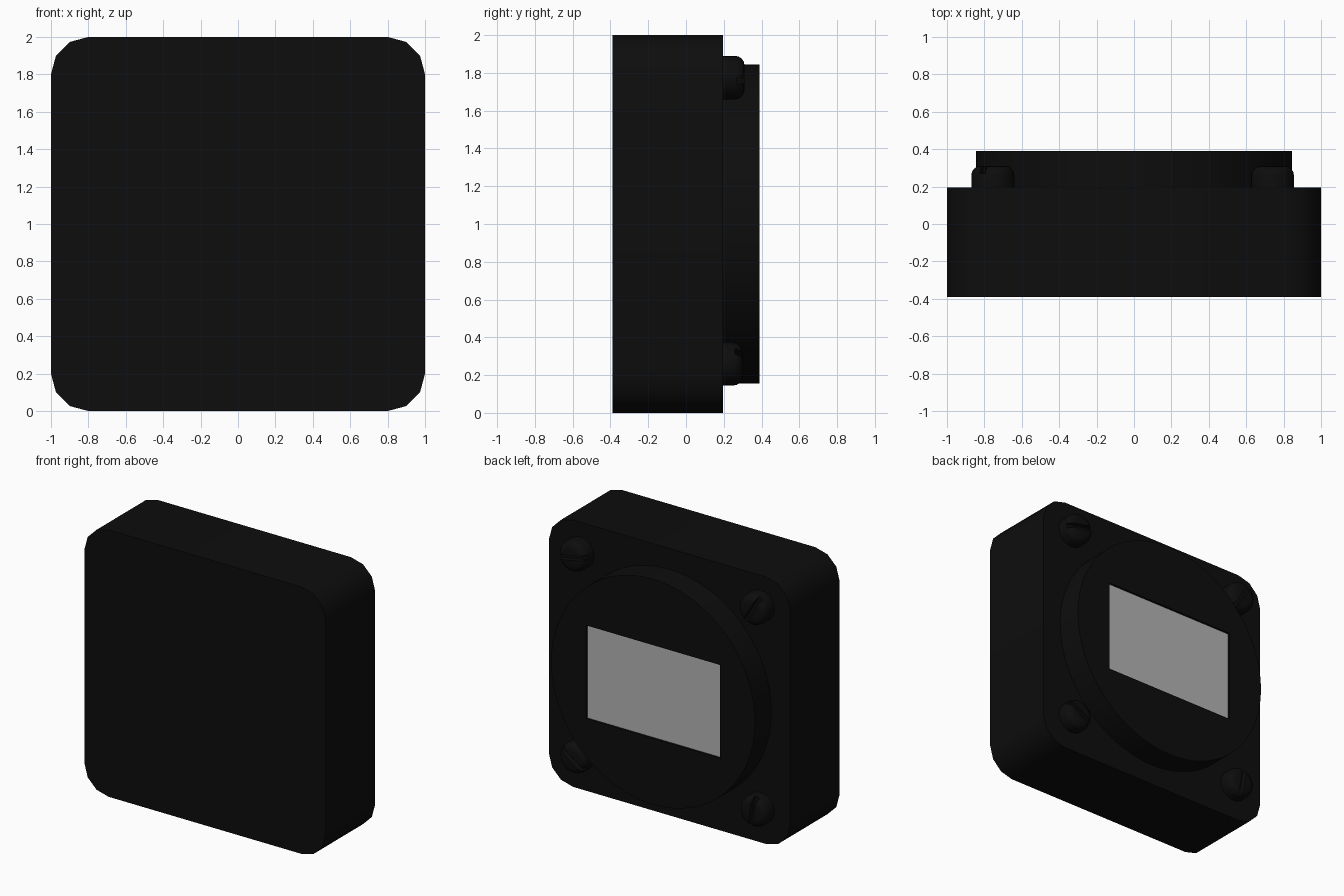
import bpy, bmesh
from math import radians
from mathutils import Matrix, Vector

if "Cube" in bpy.data.objects:
    bpy.data.objects.remove(bpy.data.objects["Cube"], do_unlink=True)

BACK = 0.195   # rear plane of the case
FACE = 0.39    # rear plane of the round bezel


def material(name, value):
    mat = bpy.data.materials.new(name)
    mat.use_nodes = True
    color = (value, value, value, 1)
    mat.diffuse_color = color
    mat.node_tree.nodes["Principled BSDF"].inputs["Base Color"].default_value = color
    return mat


black = material("matte_black", 0.004)
grey = material("screen_grey", 0.45)


def make(name, bm, mat=None):
    bmesh.ops.recalc_face_normals(bm, faces=bm.faces)
    mesh = bpy.data.meshes.new(name)
    bm.to_mesh(mesh)
    bm.free()
    obj = bpy.data.objects.new(name, mesh)
    bpy.context.collection.objects.link(obj)
    if mat:
        mesh.materials.append(mat)
    return obj


def box(center, size, turn=0):
    bm = bmesh.new()
    m = (Matrix.Translation(center) @ Matrix.Rotation(radians(turn), 4, "Y")
         @ Matrix.Diagonal((*size, 1)))
    bmesh.ops.create_cube(bm, size=1, matrix=m)
    return bm


def disc(x, z, radius, y0, y1, sides):
    bm = bmesh.new()
    m = (Matrix.Translation((x, (y0 + y1) / 2, z))
         @ Matrix.Rotation(radians(-90), 4, "X"))
    bmesh.ops.create_cone(bm, cap_ends=True, segments=sides, radius1=radius,
                          radius2=radius, depth=y1 - y0, matrix=m)
    return bm


def cut(obj, cutter_bm):
    cutter = make("cutter", cutter_bm)
    cutter.hide_render = True
    mod = obj.modifiers.new("cut", "BOOLEAN")
    mod.operation = "DIFFERENCE"
    mod.solver = "EXACT"
    mod.object = cutter
    bpy.context.view_layer.objects.active = obj
    bpy.ops.object.modifier_apply(modifier=mod.name)
    bpy.data.objects.remove(cutter, do_unlink=True)


def smooth(obj):
    bpy.ops.object.select_all(action="DESELECT")
    obj.select_set(True)
    bpy.context.view_layer.objects.active = obj
    bpy.ops.object.shade_smooth_by_angle(angle=radians(40))


# Case: square block with rounded corners
bm = box((0, (BACK - FACE) / 2, 1), (2, BACK + FACE, 2))
corners = [e for e in bm.edges
           if abs((e.verts[0].co - e.verts[1].co).normalized().y) > 0.9]
bmesh.ops.bevel(bm, geom=corners, offset=0.2, segments=3, profile=0.5,
                affect="EDGES")
smooth(make("case", bm, black))

# Round bezel with a shallow rectangular window
bezel = make("bezel", disc(0, 1, 0.845, BACK, FACE, 64), black)
cut(bezel, box((0, FACE, 1), (1.11, 0.04, 0.7)))
smooth(bezel)

# Screen plate on the window floor
make("screen", box((0, FACE - 0.017, 1), (1.108, 0.004, 0.698)), grey)

# Slotted screws in the four corners: x, z, height, slot angle
screws = {
    "upper_left_screw": (0.74, 1.775, 0.115, 10),
    "upper_right_screw": (-0.755, 1.775, 0.115, 60),
    "lower_left_screw": (0.74, 0.26, 0.105, -35),
    "lower_right_screw": (-0.755, 0.26, 0.105, 80),
}
for name, (x, z, height, turn) in screws.items():
    top = BACK + height
    bm = disc(x, z, 0.115, BACK, top, 24)
    rim = [e for e in bm.edges if all(v.co.y > top - 0.001 for v in e.verts)]
    bmesh.ops.bevel(bm, geom=rim, offset=0.05, segments=4, profile=0.5,
                    affect="EDGES")
    screw = make(name, bm, black)
    cut(screw, box((x, top, z), (0.3, 0.08, 0.035), turn))
    smooth(screw)
